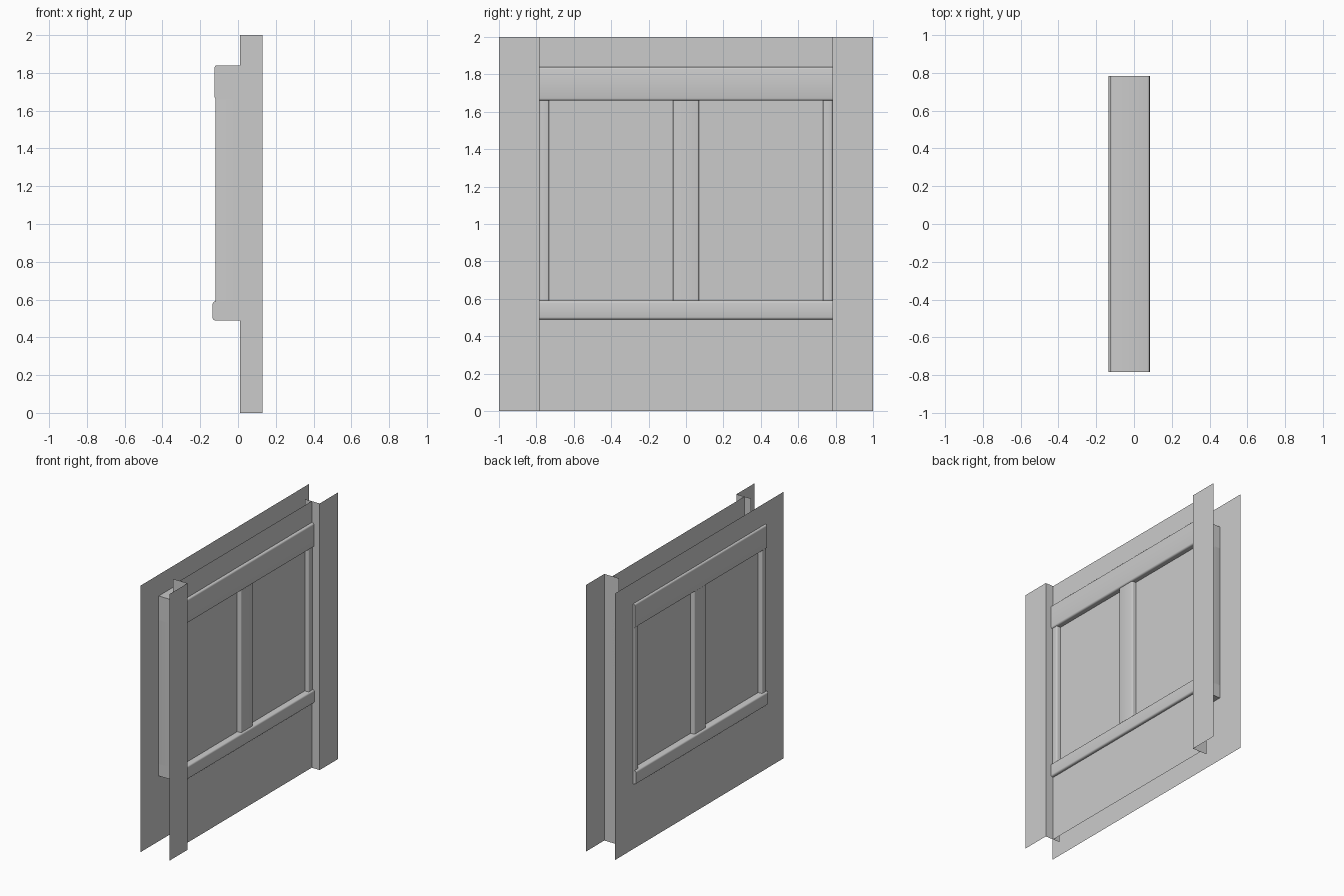
import bpy, bmesh

if "Cube" in bpy.data.objects:
    bpy.data.objects.remove(bpy.data.objects["Cube"])


def add_object(name, bm):
    bmesh.ops.recalc_face_normals(bm, faces=bm.faces)
    mesh = bpy.data.meshes.new(name)
    bm.to_mesh(mesh)
    bm.free()
    ob = bpy.data.objects.new(name, mesh)
    bpy.context.collection.objects.link(ob)
    return ob


def rounded_bar(name, x0, x1, y0, y1, z0, z1, bevel=0.012):
    """Timber bar with softly rounded edges."""
    bm = bmesh.new()
    bmesh.ops.create_cube(bm, size=1)
    for v in bm.verts:
        v.co.x = x0 + (v.co.x + 0.5) * (x1 - x0)
        v.co.y = y0 + (v.co.y + 0.5) * (y1 - y0)
        v.co.z = z0 + (v.co.z + 0.5) * (z1 - z0)
    # round only the edges that run along the bar
    axis = 1 if (y1 - y0) > (z1 - z0) else 2
    long_edges = [e for e in bm.edges
                  if abs((e.verts[0].co - e.verts[1].co)[axis]) > 0.5]
    bmesh.ops.bevel(bm, geom=long_edges, offset=bevel, segments=3,
                    profile=0.5, affect='EDGES')
    ob = add_object(name, bm)
    bpy.ops.object.select_all(action='DESELECT')
    ob.select_set(True)
    bpy.context.view_layer.objects.active = ob
    bpy.ops.object.shade_smooth_by_angle(angle=0.7)
    return ob


def recessed_sheet(name, x, half_width, x_recess):
    """Thin full-height wall sheet with a recessed panel in the frame."""
    bm = bmesh.new()
    loops = []
    for px, hw, z0, z1 in ((x, half_width, 0, 2),
                           (x, 0.76, 0.54, 1.75),
                           (x_recess, 0.76, 0.54, 1.75)):
        loops.append([bm.verts.new((px, y, z)) for y, z in
                      ((-hw, z0), (hw, z0), (hw, z1), (-hw, z1))])
    for a, b in zip(loops, loops[1:]):
        for i in range(4):
            j = (i + 1) % 4
            bm.faces.new((a[i], a[j], b[j], b[i]))
    bm.faces.new(loops[-1])
    return add_object(name, bm)


# Wall sheets: wide back skin, narrower front skin
recessed_sheet("back_wall", -0.11, 1.0, -0.087)
recessed_sheet("front_wall", 0.064, 0.783, 0.042)

# Edge trims: front strip plus the return that meets the wall
for side, label in ((-1, "left"), (1, "right")):
    bm = bmesh.new()
    path = [(0.13, 1.0), (0.13, 0.783), (0.01, 0.783)]
    rows = [[bm.verts.new((x, side * y, z)) for x, y in path] for z in (0, 2)]
    for i in range(2):
        bm.faces.new((rows[0][i], rows[0][i + 1], rows[1][i + 1], rows[1][i]))
    add_object(label + "_edge_trim", bm)

# Horizontal beams, passing through both skins
rounded_bar("top_beam", -0.124, 0.083, -0.783, 0.783, 1.66, 1.84)
rounded_bar("bottom_beam", -0.134, 0.086, -0.783, 0.783, 0.49, 0.59)

# Vertical posts between the beams
for label, y0, y1 in (("left", -0.783, -0.732), ("middle", -0.069, 0.069),
                      ("right", 0.732, 0.783)):
    rounded_bar(label + "_post", -0.119, 0.074, y0, y1, 0.58, 1.67, 0.008)
